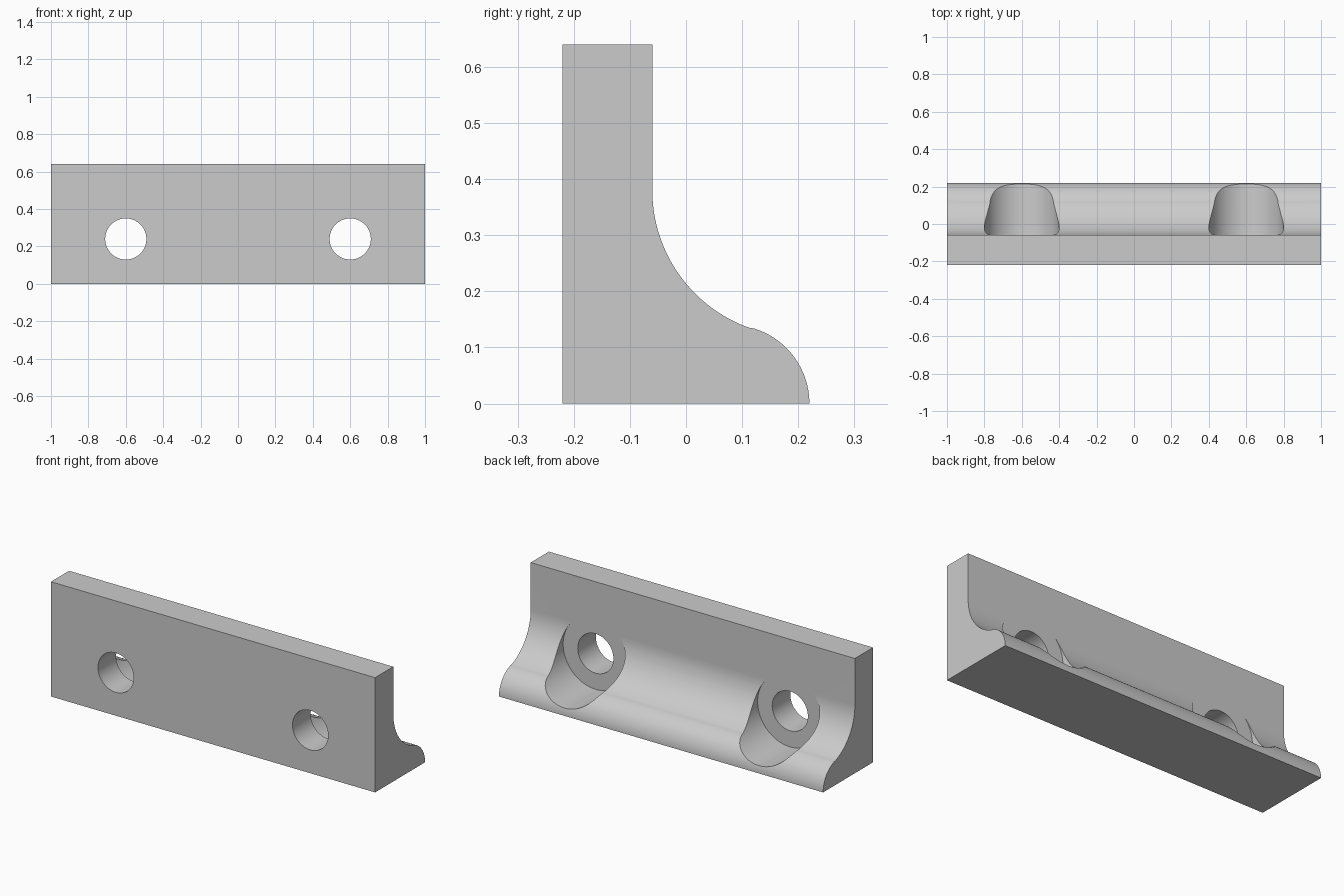
import bpy, bmesh
from math import sin, cos, pi, atan2

cube = bpy.data.objects.get("Cube")
if cube:
    bpy.data.objects.remove(cube)

grey = bpy.data.materials.new("light grey")
grey.use_nodes = True
colour = (0.6, 0.6, 0.6, 1)
grey.diffuse_color = colour
grey.node_tree.nodes["Principled BSDF"].inputs["Base Color"].default_value = colour

WALL_Y = -0.06      # rear face of the upright wall
HOLE_Z = 0.24


def arc(cx, cy, r, start, end, steps):
    """Points along an arc, both ends included."""
    angles = [start + (end - start) * i / steps for i in range(steps + 1)]
    return [(cx + r * cos(a), cy + r * sin(a)) for a in angles]


def prism(name, bottom, top):
    """Solid between two matching rings of points."""
    bm = bmesh.new()
    a = [bm.verts.new(p) for p in bottom]
    b = [bm.verts.new(p) for p in top]
    bm.faces.new(a)
    bm.faces.new(b)
    n = len(a)
    for i in range(n):
        j = (i + 1) % n
        bm.faces.new((a[i], a[j], b[j], b[i]))
    bmesh.ops.recalc_face_normals(bm, faces=bm.faces)
    mesh = bpy.data.meshes.new(name)
    bm.to_mesh(mesh)
    bm.free()
    mesh.materials.append(grey)
    obj = bpy.data.objects.new(name, mesh)
    bpy.context.collection.objects.link(obj)
    return obj


def drill(target, x, radius, y0, y1):
    """Cut a round hole along y, then remove the cutter."""
    ring = arc(x, HOLE_Z, radius, 0, 2 * pi, 96)[:-1]
    cutter = prism("hole_cutter", [(u, y0, v) for u, v in ring],
                   [(u, y1, v) for u, v in ring])
    cutter.hide_render = True
    mod = target.modifiers.new("hole", "BOOLEAN")
    mod.operation = "DIFFERENCE"
    mod.solver = "EXACT"
    mod.object = cutter
    bpy.ops.object.modifier_apply(modifier=mod.name)
    bpy.data.objects.remove(cutter)


# Bracket: upright wall, concave fillet flowing into a rounded toe
lean = atan2(0.38, 0.12)
profile = [(-0.22, 0.0)]
profile += arc(0.08, 0, 0.14, 0, lean, 24)
profile += arc(0.20, 0.38, 0.26, pi + lean, pi, 32)[1:-1]
profile += [(WALL_Y, 0.38), (WALL_Y, 0.64), (-0.22, 0.64)]
bracket = prism("bracket", [(-1, y, z) for y, z in profile],
                [(1, y, z) for y, z in profile])
bpy.ops.object.select_all(action="DESELECT")
bpy.context.view_layer.objects.active = bracket
bracket.select_set(True)

# Bolt holes with wide counterbores that bottom out on the wall plane
for side in (-1, 1):
    drill(bracket, side * 0.6, 0.2, WALL_Y, 0.4)
    drill(bracket, side * 0.6, 0.11, -0.4, 0.4)

bpy.ops.object.shade_smooth_by_angle(angle=pi / 6)
